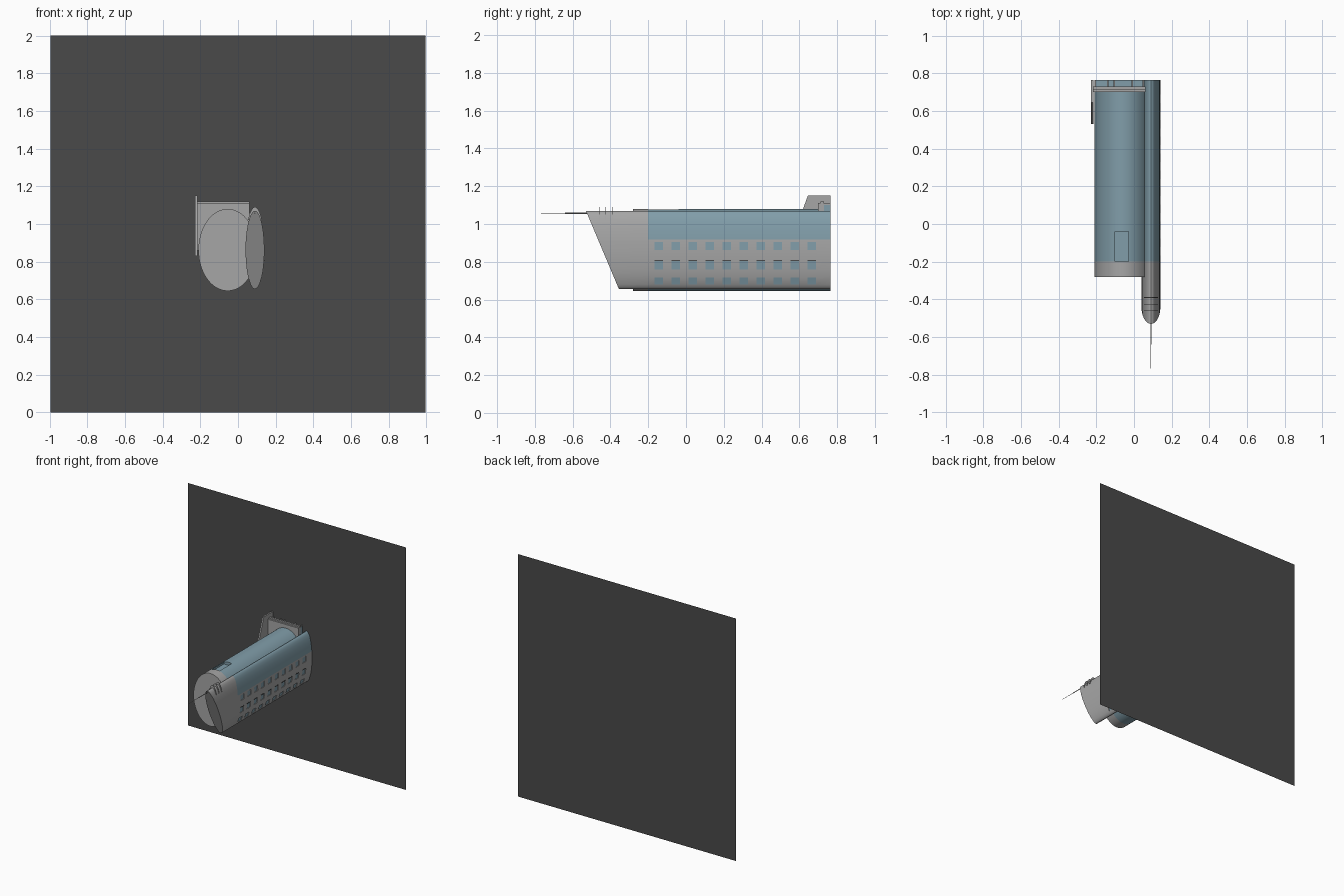
import bpy, bmesh, math
from mathutils import Matrix

if "Cube" in bpy.data.objects:
    bpy.data.objects.remove(bpy.data.objects["Cube"])

def material(name, col):
    m = bpy.data.materials.new(name)
    m.diffuse_color = (*col, 1)
    m.use_nodes = True
    m.node_tree.nodes["Principled BSDF"].inputs["Base Color"].default_value = m.diffuse_color
    return m

GREY = material("grey", (0.38, 0.38, 0.38))
BLUE = material("glass_blue", (0.22, 0.34, 0.40))
DARK = material("dark_grey", (0.068, 0.068, 0.068))
SHEET = 0.768
BACK = SHEET - 0.003

def finish(name, bm, mats=(GREY,), smooth=False):
    bmesh.ops.recalc_face_normals(bm, faces=bm.faces)
    me = bpy.data.meshes.new(name)
    bm.to_mesh(me)
    bm.free()
    for m in mats:
        me.materials.append(m)
    ob = bpy.data.objects.new(name, me)
    bpy.context.collection.objects.link(ob)
    if smooth:
        bpy.ops.object.select_all(action='DESELECT')
        ob.select_set(True)
        bpy.context.view_layer.objects.active = ob
        bpy.ops.object.shade_smooth_by_angle(angle=math.radians(30))
    return ob

def box(name, x0, x1, y0, y1, z0, z1, mats=(GREY,)):
    bm = bmesh.new()
    bmesh.ops.create_cube(bm, size=1, matrix=Matrix.Translation(
        ((x0 + x1) / 2, (y0 + y1) / 2, (z0 + z1) / 2)) @ Matrix.Diagonal((x1 - x0, y1 - y0, z1 - z0, 1)))
    return finish(name, bm, mats)

def loft(bm, rings):
    """Join rings of points along an axis, cap both ends."""
    vs = [[bm.verts.new(p) for p in r] for r in rings]
    n = len(vs[0])
    sides = [bm.faces.new((a[i], a[(i + 1) % n], b[(i + 1) % n], b[i]))
             for a, b in zip(vs, vs[1:]) for i in range(n)]
    bm.faces.new(vs[0])
    bm.faces.new(vs[-1])
    return sides

def prism(name, points, axis, lo, hi):
    """Extrude a closed 2D outline along x or y."""
    bm = bmesh.new()
    place = (lambda p, t: (t, p[0], p[1])) if axis == 'x' else (lambda p, t: (p[0], t, p[1]))
    loft(bm, [[place(p, t) for p in points] for t in (lo, hi)])
    return finish(name, bm)

# Large backing sheet
bm = bmesh.new()
bm.faces.new([bm.verts.new(p) for p in ((-0.994, SHEET, 0), (0.994, SHEET, 0), (0.994, SHEET, 2), (-0.994, SHEET, 2))])
finish("ground_sheet", bm, [DARK])

# Main oval tower: glass body with a grey crown
def ellipse(cx, cz, rx, rz, n=64):
    return [(cx + rx * math.cos(2 * math.pi * i / n), cz + rz * math.sin(2 * math.pi * i / n)) for i in range(n)]

bm = bmesh.new()
oval = ellipse(-0.055, 0.8625, 0.155, 0.2175)
for f in loft(bm, [[(x, y, z) for x, z in oval] for y in (-0.28, -0.2, BACK)]):
    f.material_index = 1 if f.calc_center_median().y > -0.2 else 0
tower = finish("oval_tower", bm, [GREY, BLUE], True)

# Recessed terrace near the crown
cutter = box("terrace_cutter", -0.1, -0.03, -0.2, -0.04, 1.055, 1.2, [GREY, BLUE])
for p in cutter.data.polygons:
    p.material_index = 1
cutter.hide_render = True
cutter.hide_viewport = True
mod = tower.modifiers.new("terrace", 'BOOLEAN')
mod.object = cutter
mod.solver = 'EXACT'

# Slim tower with sloping roof and recessed square windows
CX, CZ, RX, RZ = 0.09, 0.8625, 0.05, 0.2075
levels = [0.655, 0.658, 0.666, 0.68, 0.717, 0.74, 0.76, 0.803, 0.835, 0.863, 0.906, 0.918,
          0.96, 1.0, 1.03, 1.05, 1.062, 1.068, 1.07]
half = [(RX * math.sqrt(max(0, 1 - ((z - CZ) / RZ) ** 2)), z) for z in levels]
section = [(CX + h, z) for h, z in half] + [(CX - h, z) for h, z in half[-2:0:-1]]
windows = [-0.167 + 0.09 * i for i in range(10)]
stations = [-0.2] + [y + d for y in windows for d in (0, 0.045)] + [BACK]
rings = [[(x, -0.53 + (1.07 - z) * 0.175 / 0.415, z) for x, z in section]]
rings += [[(x, y, z) for x, z in section] for y in stations]
bm = bmesh.new()
panes = []
for f in loft(bm, rings):
    c = f.calc_center_median()
    if c.y > -0.2 and c.z > 0.918:
        f.material_index = 1
    in_col = any(y < c.y < y + 0.045 for y in windows)
    in_row = any(a < c.z < b for a, b in ((0.68, 0.717), (0.76, 0.803), (0.863, 0.906)))
    if in_col and in_row and c.x > CX:
        panes.append(f)
new = bmesh.ops.extrude_face_region(bm, geom=panes)["geom"]
bmesh.ops.delete(bm, geom=[f for f in panes if f.is_valid], context='FACES_ONLY')
bmesh.ops.translate(bm, vec=(-0.005, 0, 0), verts=[v for v in new if isinstance(v, bmesh.types.BMVert)])
for f in new:
    if isinstance(f, bmesh.types.BMFace) and f.is_valid:
        f.material_index = 1
finish("slim_tower", bm, [GREY, BLUE], True)

# Dark lintels above the middle row of windows
for i, y in enumerate(windows):
    box(f"window_lintel_{i + 1}", 0.13, 0.1395, y, y + 0.045, 0.804, 0.81, [DARK])

# Three thin collars on the tip of the slim tower
t0 = math.asin((1.02 - CZ) / 0.2275)
arc = [t0 + (math.pi - 2 * t0) * i / 16 for i in range(17)]
collar = [(CX + 0.052 * math.cos(t), CZ + 0.2275 * math.sin(t)) for t in arc]
for i, y in enumerate((-0.46, -0.425, -0.39)):
    prism(f"tip_collar_{i + 1}", collar, 'y', y - 0.0015, y + 0.0015)

# Stepped antenna
for name, r, y0, y1 in (("antenna_base", 0.003, -0.64, -0.48), ("antenna_tip", 0.0015, -0.768, -0.63)):
    bm = bmesh.new()
    bmesh.ops.create_cone(bm, cap_ends=True, segments=12, radius1=r, radius2=r, depth=y1 - y0,
                          matrix=Matrix.Translation((0.09, (y0 + y1) / 2, 1.057)) @ Matrix.Rotation(math.pi / 2, 4, 'X'))
    finish(name, bm, (GREY,), True)

# Entrance podium: canopy, glazing and mullions
box("canopy", -0.215, 0.06, 0.70, 0.713, 0.86, 1.11)
box("canopy_edge", -0.22, 0.06, 0.713, 0.73, 0.86, 1.12)
box("podium_glass", -0.205, 0.055, 0.73, BACK, 0.86, 1.10, [BLUE])
for i, x in enumerate((-0.205, -0.14, -0.105, -0.01, 0.05)):
    box(f"mullion_{i + 1}", x - 0.004, x + 0.004, 0.73, BACK, 1.08, 1.108)

# Tapered side wall
prism("side_wall", [(0.53, 0.83), (0.645, 1.15), (BACK, 1.15), (BACK, 0.83)], 'x', -0.228, -0.216)
